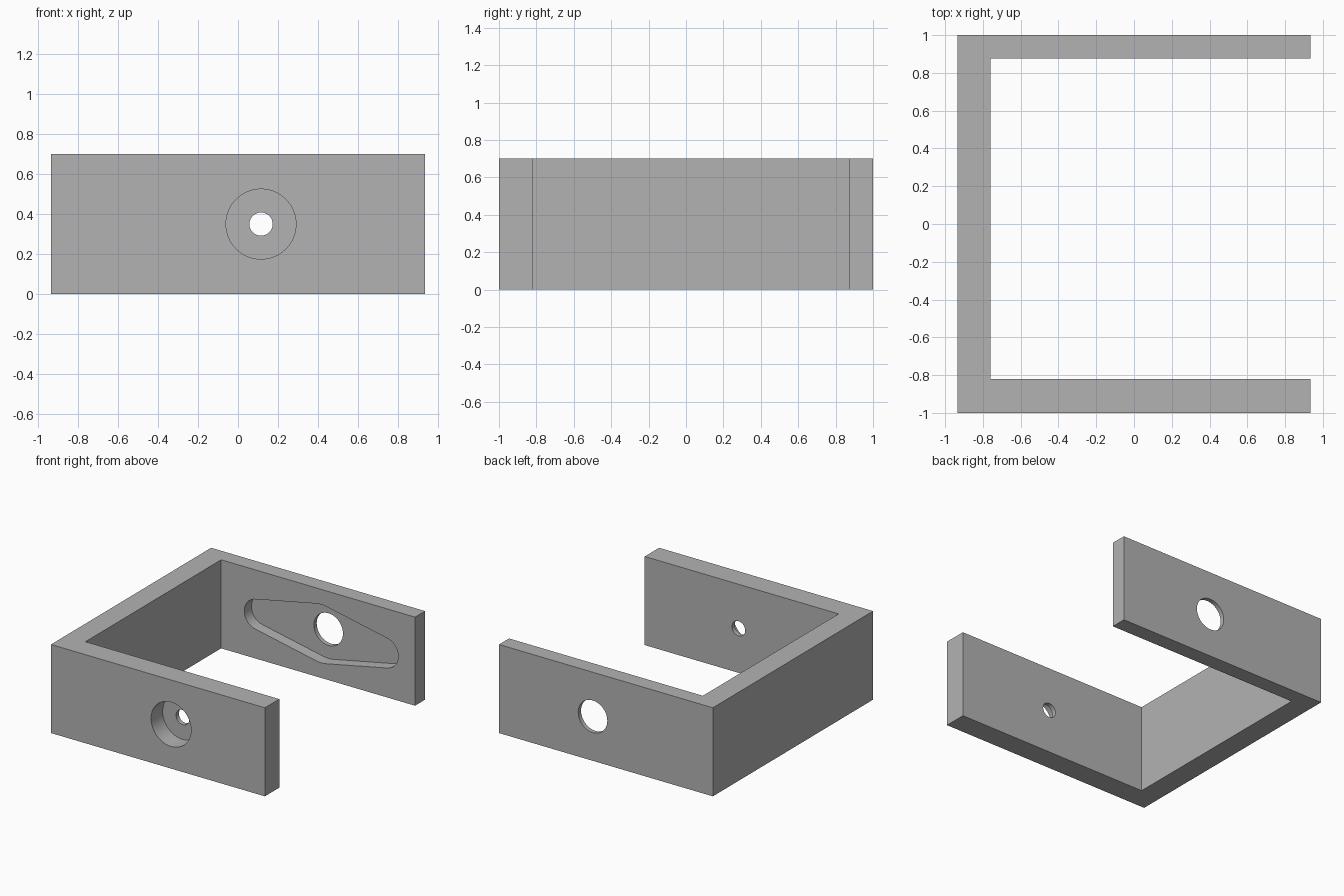
import bpy, bmesh
from math import sin, cos, acos, pi

if "Cube" in bpy.data.objects:
    bpy.data.objects.remove(bpy.data.objects["Cube"], do_unlink=True)

# Main dimensions
HALF_X, HEIGHT = 0.935, 0.7
FRONT_INNER, BACK_INNER, SIDE_INNER = -0.82, 0.875, -0.76
HOLE_X, HOLE_Z = 0.115, HEIGHT / 2
WEB = 0.035          # material left behind each recess

grey = bpy.data.materials.new("plain grey")
grey.use_nodes = True
colour = (0.45, 0.45, 0.45, 1)
grey.diffuse_color = colour
grey.node_tree.nodes["Principled BSDF"].inputs["Base Color"].default_value = colour


def prism(name, base, offset):
    """Extrude a closed outline of 3D points along an offset vector."""
    bm = bmesh.new()
    face = bm.faces.new([bm.verts.new(p) for p in base])
    new = bmesh.ops.extrude_face_region(bm, geom=[face])["geom"]
    bmesh.ops.translate(bm, vec=offset,
                        verts=[g for g in new if isinstance(g, bmesh.types.BMVert)])
    bmesh.ops.recalc_face_normals(bm, faces=bm.faces)
    mesh = bpy.data.meshes.new(name)
    bm.to_mesh(mesh)
    bm.free()
    obj = bpy.data.objects.new(name, mesh)
    bpy.context.collection.objects.link(obj)
    return obj


def arc(cx, r, start, end, steps):
    """Points of an arc in the x-z plane, relative to the hole centre."""
    angles = [start + (end - start) * i / steps for i in range(steps + 1)]
    return [(cx + r * cos(a), r * sin(a)) for a in angles]


def circle(r):
    return arc(0, r, 0, 2 * pi, 64)[:-1]


def cut(body, outline, y0, y1):
    """Cut an x-z outline out of the body between two y planes."""
    base = [(HOLE_X + x, y0, HOLE_Z + z) for x, z in outline]
    cutter = prism("cutter", base, (0, y1 - y0, 0))
    cutter.hide_render = True
    mod = body.modifiers.new("cut", 'BOOLEAN')
    mod.operation, mod.solver, mod.object = 'DIFFERENCE', 'EXACT', cutter
    bpy.context.view_layer.objects.active = body
    bpy.ops.object.modifier_apply(modifier=mod.name)
    bpy.data.objects.remove(cutter, do_unlink=True)


# U-shaped bracket
u_profile = [(-HALF_X, -1), (HALF_X, -1), (HALF_X, FRONT_INNER),
             (SIDE_INNER, FRONT_INNER), (SIDE_INNER, BACK_INNER),
             (HALF_X, BACK_INNER), (HALF_X, 1), (-HALF_X, 1)]
bracket = prism("u_bracket", [(x, y, 0) for x, y in u_profile], (0, 0, HEIGHT))
bracket.data.materials.append(grey)

# Front arm: counterbore with a small through hole
cut(bracket, circle(0.175), -1.1, FRONT_INNER - WEB)
cut(bracket, circle(0.058), -1.1, -0.7)

# Back arm: double-ended lever pocket on the inside with a large through hole
big, small, reach = 0.23, 0.12, 0.553
t = acos((big - small) / reach)
pocket = (arc(reach, small, -t, t, 24) + arc(0, big, t, pi - t, 8)
          + arc(-reach, small, pi - t, pi + t, 24)
          + arc(0, big, pi + t, 2 * pi - t, 8))
cut(bracket, pocket, 0.7, 1 - WEB)
cut(bracket, circle(0.127), 0.7, 1.1)

# Smooth round walls, crisp edges
bpy.ops.object.select_all(action='DESELECT')
bracket.select_set(True)
bpy.context.view_layer.objects.active = bracket
bpy.ops.object.shade_smooth_by_angle(angle=pi / 6)
